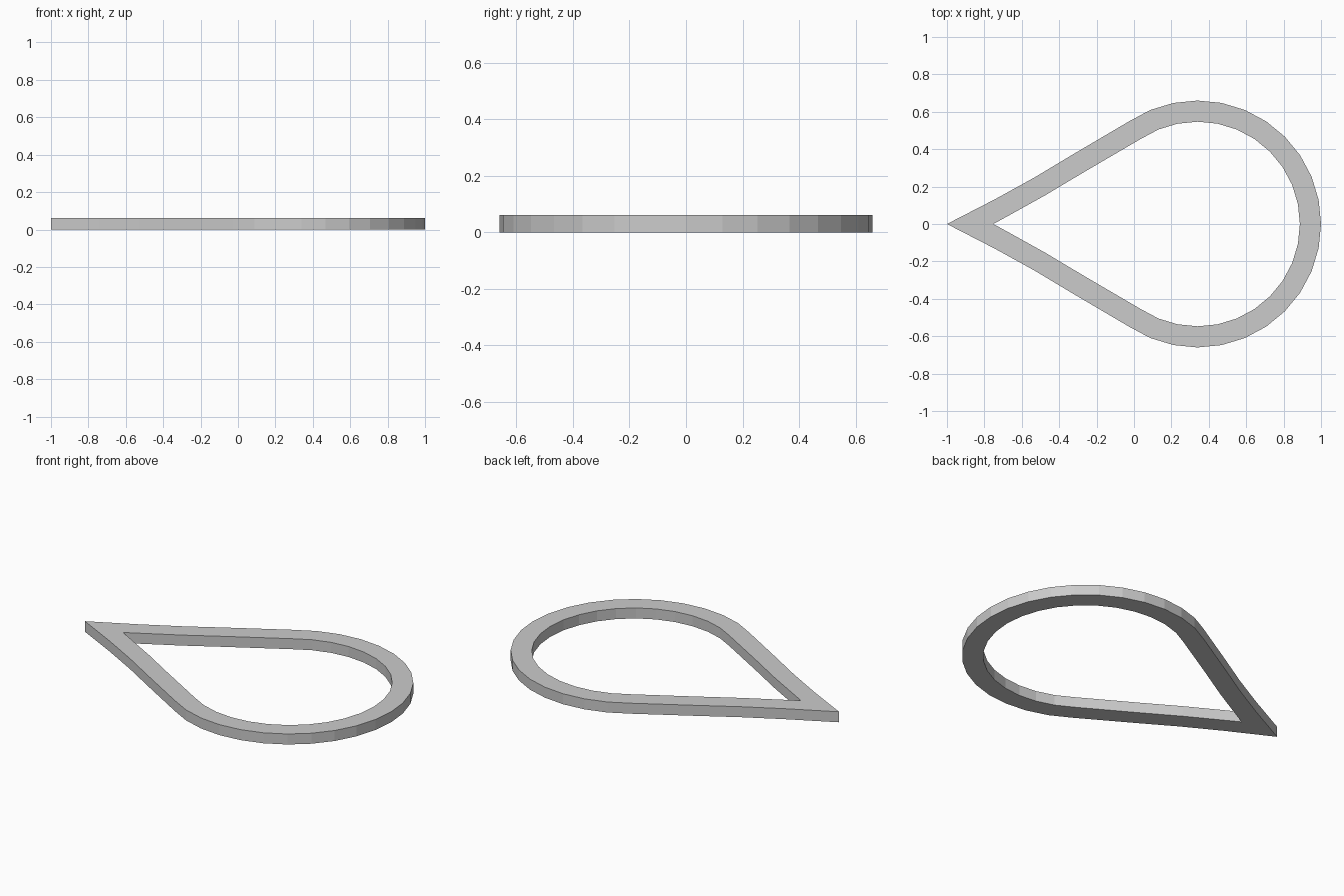
import bpy
import bmesh
from math import sin, cos, radians

if "Cube" in bpy.data.objects:
    bpy.data.objects.remove(bpy.data.objects["Cube"])

HEIGHT = 0.062
CX, R_OUT, R_IN = 0.34, 0.66, 0.547   # round end
STEP = 11.25                          # 32-sided circle

# Upper half of the band as (outer, inner) pairs: round end, then straight arm to the tip
pairs = []
for i in range(12):
    a = radians(i * STEP)
    pairs.append(((CX + R_OUT * cos(a), R_OUT * sin(a)),
                  (CX + R_IN * cos(a), R_IN * sin(a))))
pairs += [((-0.33, 0.37), (-0.273, 0.274)),
          ((-0.53, 0.25), (-0.472, 0.155)),
          ((-0.74, 0.134), (-0.69, 0.034)),
          ((-1.0, 0.0), (-0.752, 0.0))]

# Mirror to the lower half to close the loop
pairs += [((o[0], -o[1]), (n[0], -n[1])) for o, n in pairs[-2:0:-1]]

# Sweep the rectangular section around the loop
bm = bmesh.new()
sections = [[bm.verts.new((x, y, z)) for (x, y), z in
             ((o, 0), (o, HEIGHT), (n, HEIGHT), (n, 0))] for o, n in pairs]
for i, a in enumerate(sections):
    b = sections[(i + 1) % len(sections)]
    for k in range(4):
        m = (k + 1) % 4
        bm.faces.new((a[k], b[k], b[m], a[m]))
bmesh.ops.recalc_face_normals(bm, faces=bm.faces)

mesh = bpy.data.meshes.new("teardrop_ring")
bm.to_mesh(mesh)
bm.free()
ring = bpy.data.objects.new("teardrop_ring", mesh)
bpy.context.collection.objects.link(ring)
